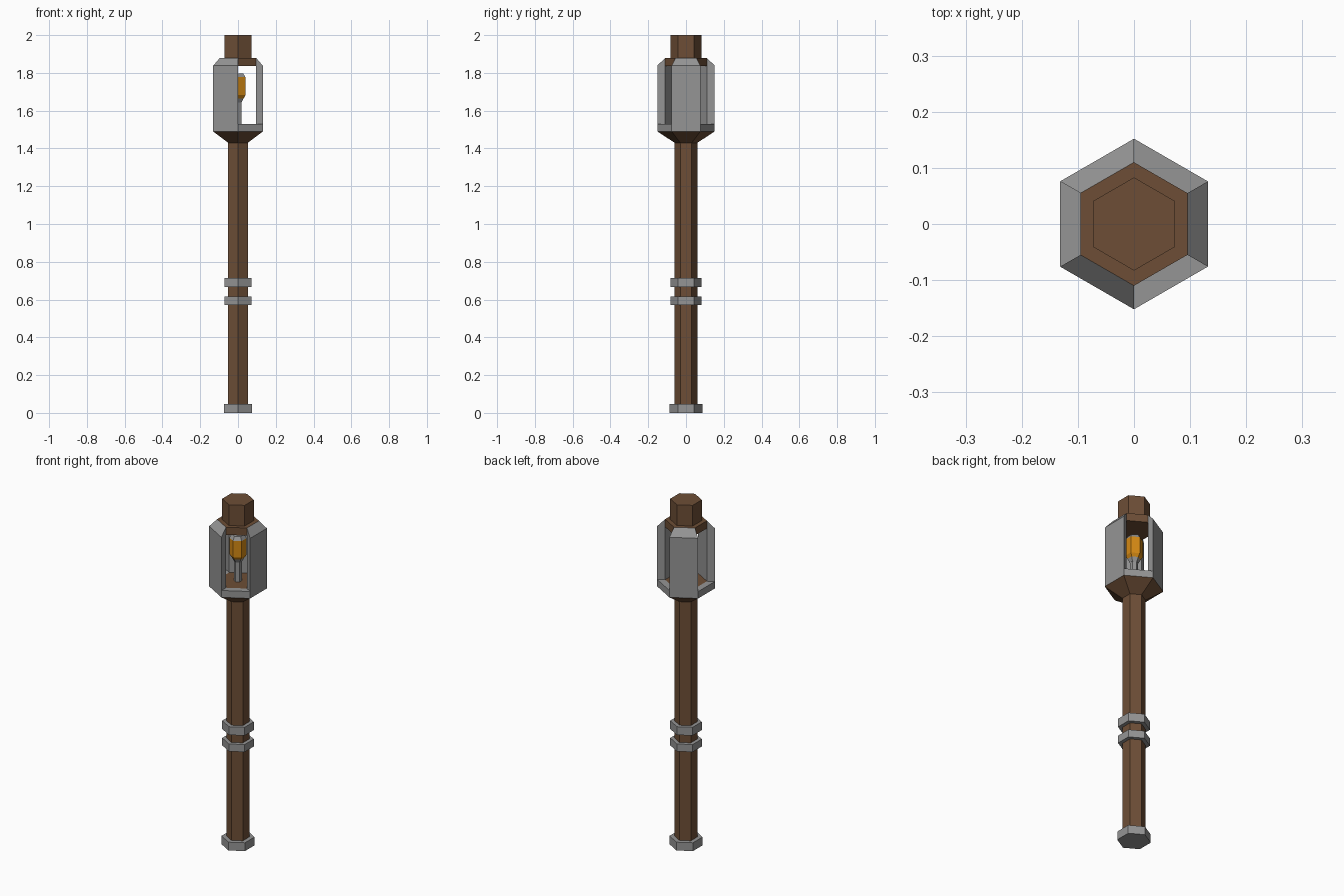
import bpy
import bmesh
from math import cos, sin, radians

default = bpy.data.objects.get("Cube")
if default:
    bpy.data.objects.remove(default)


def material(name, rgb):
    mat = bpy.data.materials.new(name)
    mat.use_nodes = True
    mat.diffuse_color = (*rgb, 1)
    mat.node_tree.nodes["Principled BSDF"].inputs["Base Color"].default_value = (*rgb, 1)
    return mat


wood = material("brown wood", (0.153, 0.076, 0.037))
metal = material("grey metal", (0.30, 0.30, 0.30))
glow = material("amber glow", (0.66, 0.25, 0.007))


def polar(radius, angle, z):
    a = radians(angle)
    return (radius * cos(a), radius * sin(a), z)


def finish(name, bm, mat):
    bmesh.ops.recalc_face_normals(bm, faces=bm.faces)
    mesh = bpy.data.meshes.new(name)
    bm.to_mesh(mesh)
    bm.free()
    mesh.materials.append(mat)
    obj = bpy.data.objects.new(name, mesh)
    bpy.context.scene.collection.objects.link(obj)
    return obj


def hex_solid(name, profile, mat):
    """Six-sided solid through (radius, z) levels, capped at both ends."""
    bm = bmesh.new()
    rings = [[bm.verts.new(polar(r, 30 + 60 * i, z)) for i in range(6)] for r, z in profile]
    for low, high in zip(rings, rings[1:]):
        for i in range(6):
            j = (i + 1) % 6
            bm.faces.new((low[i], low[j], high[j], high[i]))
    bm.faces.new(rings[0])
    bm.faces.new(rings[-1])
    return finish(name, bm, mat)


def hex_segment(name, facing, profile, mat):
    """One side of a hexagonal shell, its (radius, z) section swept over 60 degrees."""
    bm = bmesh.new()
    ends = [[bm.verts.new(polar(r, facing + side, z)) for r, z in profile] for side in (-30, 30)]
    bm.faces.new(ends[0])
    bm.faces.new(ends[1])
    for i in range(len(profile)):
        j = (i + 1) % len(profile)
        bm.faces.new((ends[0][i], ends[0][j], ends[1][j], ends[1][i]))
    return finish(name, bm, mat)


# Handle with its metal foot and grip bands
hex_solid("shaft", [(0.06, 0.04), (0.06, 1.44)], wood)
hex_solid("foot_cap", [(0.087, 0), (0.087, 0.048)], metal)
hex_solid("lower_band", [(0.083, 0.572), (0.083, 0.615)], metal)
hex_solid("upper_band", [(0.083, 0.667), (0.083, 0.715)], metal)

# Wooden socket and floor under the lantern chamber
hex_solid("socket", [(0.06, 1.43), (0.152, 1.49), (0.11, 1.49), (0.11, 1.53)], wood)

# Chamber walls: tall panels alternate with low sills under open windows
inner, outer, base = 0.11, 0.152, 1.49
for n in range(3):
    hex_segment(f"panel_{n + 1}", 120 * n,
                [(inner, base), (outer, base), (outer, 1.838), (inner, 1.88)], metal)
    hex_segment(f"window_sill_{n + 1}", 120 * n + 60,
                [(inner, base), (outer, base), (outer, 1.53), (inner, 1.53)], metal)

# Roof and top knob
hex_solid("roof", [(0.11, 1.836), (0.11, 1.88)], wood)
hex_solid("knob", [(0.083, 1.87), (0.083, 2.0)], wood)

# Lamp inside the chamber
hex_solid("lamp_stem", [(0.021, 1.52), (0.021, 1.65)], metal)
hex_solid("lamp_cup", [(0.022, 1.643), (0.034, 1.665)], metal)
hex_solid("lamp_glow", [(0.034, 1.665), (0.046, 1.682), (0.046, 1.777)], glow)
hex_solid("lamp_cap", [(0.046, 1.777), (0.032, 1.797)], metal)
